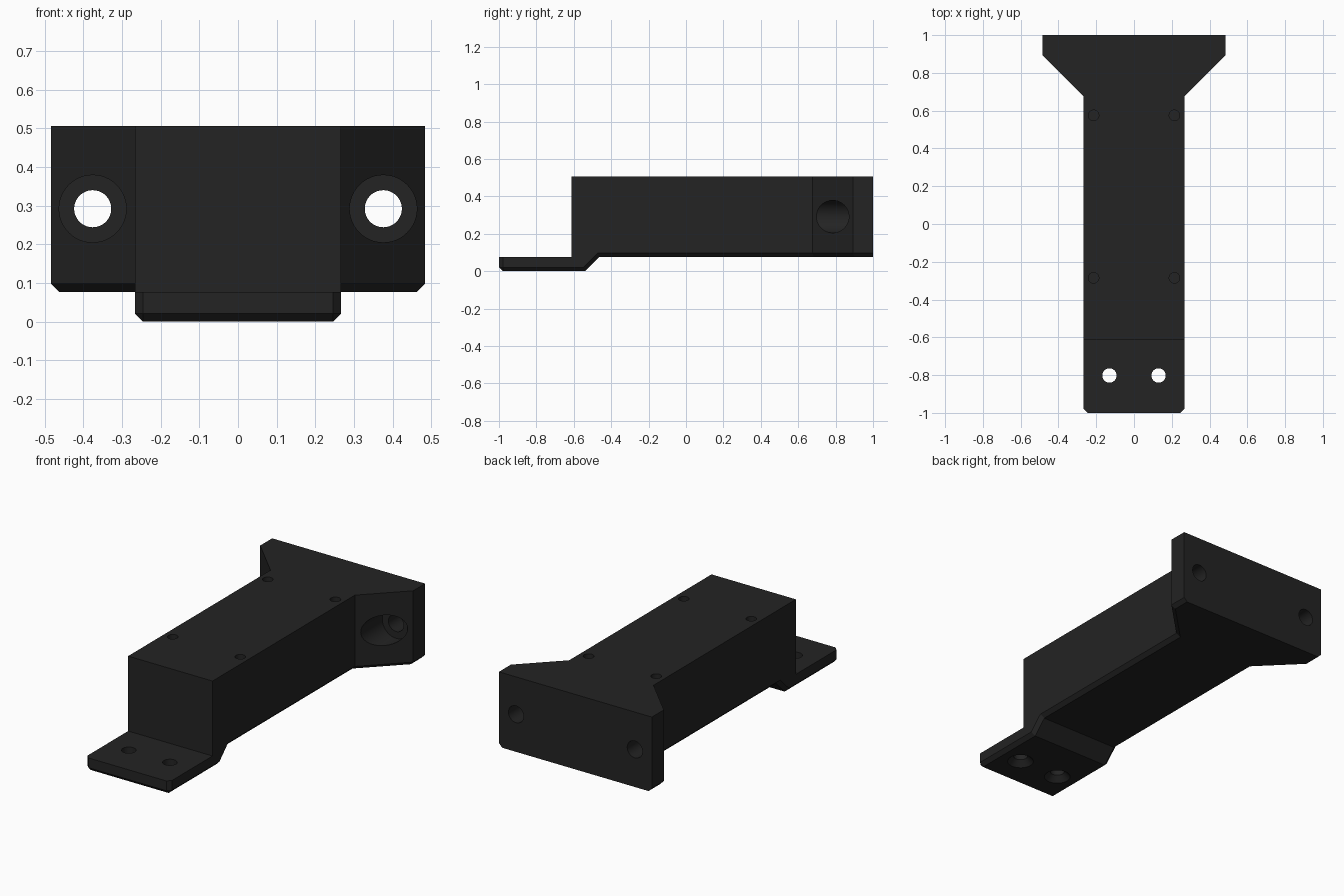
import bpy, bmesh, math
from mathutils import Matrix, Vector

if "Cube" in bpy.data.objects:
    bpy.data.objects.remove(bpy.data.objects["Cube"])

HALF_W, FLANGE_W = 0.267, 0.484     # half widths of the body and the rear flange
FLOOR, TOP = 0.077, 0.506           # underside and top of the body
CHAMFER = 0.021

plastic = bpy.data.materials.new("black plastic")
plastic.diffuse_color = (0.017, 0.017, 0.017, 1)
plastic.use_nodes = True
plastic.node_tree.nodes["Principled BSDF"].inputs["Base Color"].default_value = plastic.diffuse_color


def make_object(name, bm):
    bmesh.ops.recalc_face_normals(bm, faces=bm.faces)
    mesh = bpy.data.meshes.new(name)
    bm.to_mesh(mesh)
    bm.free()
    obj = bpy.data.objects.new(name, mesh)
    bpy.context.collection.objects.link(obj)
    mesh.materials.append(plastic)
    return obj


def prism(name, points, offset):
    """Extrude a closed outline along an offset."""
    bm = bmesh.new()
    face = bm.faces.new([bm.verts.new(p) for p in points])
    new = bmesh.ops.extrude_face_region(bm, geom=[face])["geom"]
    bmesh.ops.translate(bm, vec=offset,
                        verts=[g for g in new if isinstance(g, bmesh.types.BMVert)])
    return make_object(name, bm)


def drill(name, start, end, r1, r2=None):
    """Round cutter from start to end, optionally tapered."""
    a, b = Vector(start), Vector(end)
    rot = (b - a).to_track_quat('Z', 'Y').to_matrix().to_4x4()
    bm = bmesh.new()
    bmesh.ops.create_cone(bm, cap_ends=True, segments=48, radius1=r1,
                          radius2=r1 if r2 is None else r2, depth=(b - a).length,
                          matrix=Matrix.Translation((a + b) / 2) @ rot)
    return make_object(name, bm)


def boolean(obj, cutter, operation):
    mod = obj.modifiers.new("cut", 'BOOLEAN')
    mod.object, mod.operation, mod.solver = cutter, operation, 'EXACT'
    bpy.context.view_layer.objects.active = obj
    bpy.ops.object.modifier_apply(modifier=mod.name)
    bpy.data.objects.remove(cutter)


# Side profile: stepped tab at the front, long block behind
profile = [(-1.1, 0), (-0.54, 0), (-0.463, FLOOR), (1.1, FLOOR),
           (1.1, TOP), (-0.612, TOP), (-0.612, FLOOR), (-1.1, FLOOR)]
bracket = prism("mounting_bracket", [(-0.6, y, z) for y, z in profile], (1.2, 0, 0))

# Plan outline: straight body flaring to the rear flange
right = [(HALF_W, -1), (HALF_W, 0.675), (FLANGE_W, 0.892), (FLANGE_W, 1)]
outline = right + [(-x, y) for x, y in reversed(right)]
boolean(bracket, prism("plan", [(x, y, -0.2) for x, y in outline], (0, 0, 1)), 'INTERSECT')

# Chamfer the lower rim (not the rear) and the upright tab corners
bm = bmesh.new()
bm.from_mesh(bracket.data)
bmesh.ops.dissolve_limit(bm, angle_limit=0.01, verts=bm.verts, edges=bm.edges)
bm.normal_update()
rim = []
for e in bm.edges:
    if len(e.link_faces) != 2:
        continue
    low, high = sorted((f.normal for f in e.link_faces), key=lambda n: n.z)
    under = low.z < -0.5 and abs(high.z) < 0.1 and high.y < 0.9
    corner = all(v.co.y < -0.99 and abs(v.co.x) > 0.2 for v in e.verts) \
        and abs(e.verts[0].co.z - e.verts[1].co.z) > 0.03
    if under or corner:
        rim.append(e)
bmesh.ops.bevel(bm, geom=rim, offset=CHAMFER, offset_type='OFFSET',
                segments=1, affect='EDGES')
bm.to_mesh(bracket.data)
bm.free()

# Holes, mirrored left and right
for s in (-1, 1):
    x = s * 0.376
    cuts = [
        drill("flange_hole", (x, 0.5, 0.292), (x, 1.1, 0.292), 0.048),
        drill("flange_counterbore", (x, 0.5, 0.292), (x, 0.892, 0.292), 0.087),
        drill("tab_hole", (s * 0.13, -0.802, -0.1), (s * 0.13, -0.802, 0.2), 0.038),
        drill("tab_countersink", (s * 0.13, -0.802, -0.01),
              (s * 0.13, -0.802, 0.034), 0.08, 0.036),
    ]
    cuts += [drill("top_hole", (s * 0.214, y, 0.306), (s * 0.214, y, 0.6), 0.028)
             for y in (-0.285, 0.575)]
    for c in cuts:
        boolean(bracket, c, 'DIFFERENCE')

# Smooth hole walls, crisp edges
bpy.ops.object.select_all(action='DESELECT')
bracket.select_set(True)
bpy.context.view_layer.objects.active = bracket
bpy.ops.object.shade_smooth_by_angle(angle=math.radians(25))
